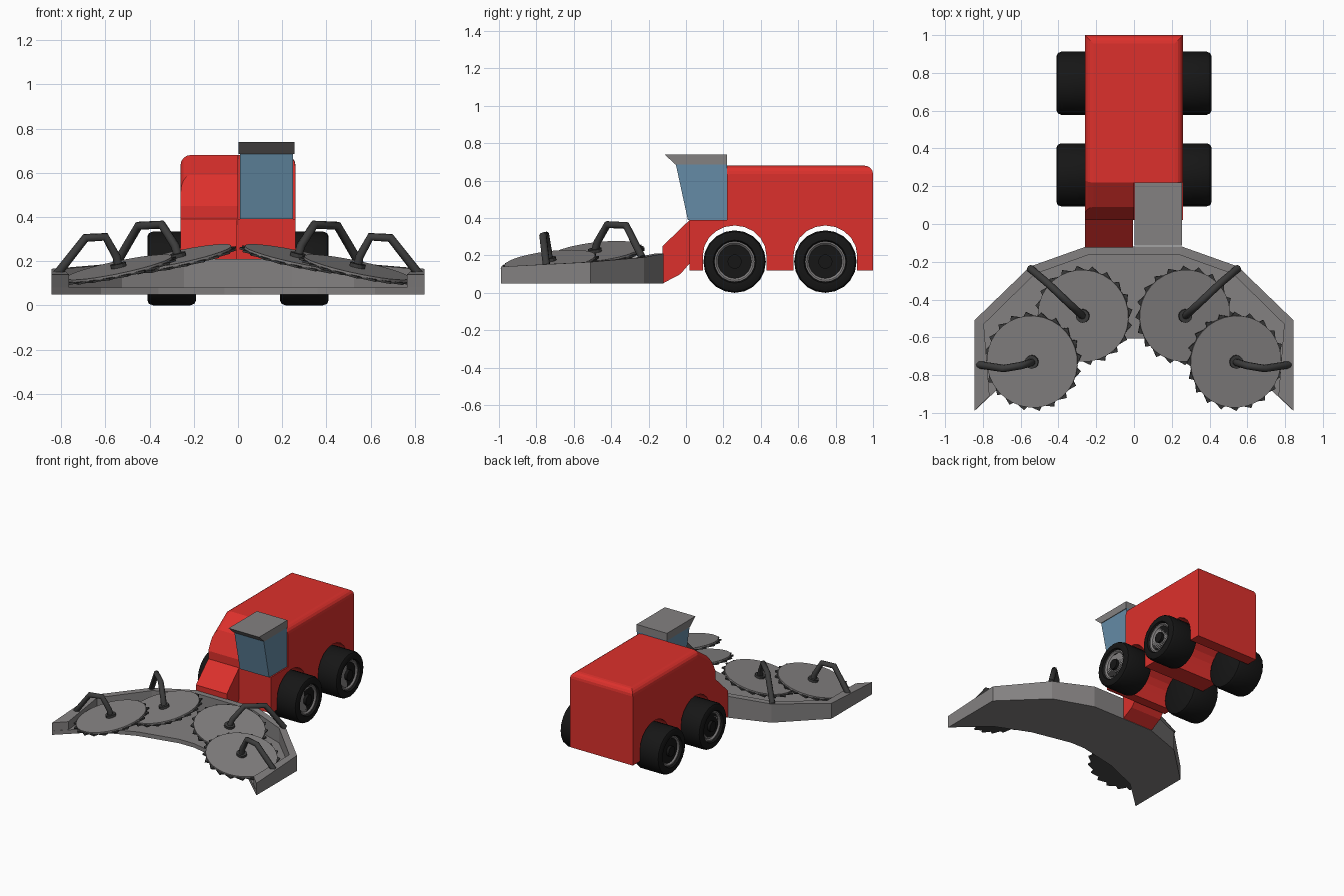
import bpy, bmesh, math
from mathutils import Vector, Matrix

if "Cube" in bpy.data.objects:
    bpy.data.objects.remove(bpy.data.objects["Cube"])


def material(name, rgb):
    m = bpy.data.materials.new(name)
    m.diffuse_color = (*rgb, 1)
    m.use_nodes = True
    m.node_tree.nodes["Principled BSDF"].inputs["Base Color"].default_value = m.diffuse_color
    return m


RED = material("red_paint", (0.72, 0.03, 0.025))
GLASS = material("blue_glass", (0.13, 0.26, 0.38))
BLACK = material("black_rubber", (0.008, 0.008, 0.008))
DARK = material("dark_steel", (0.045, 0.045, 0.045))
GREY = material("grey_steel", (0.23, 0.22, 0.22))


def loft(name, rings, mat=None, matrix=None, bevel=None, width=0.045):
    """Skin a row of equal-length point rings and cap both ends."""
    bm = bmesh.new()
    rows = [[bm.verts.new(p) for p in ring] for ring in rings]
    n = len(rows[0])
    for a, b in zip(rows, rows[1:]):
        for i in range(n):
            j = (i + 1) % n
            bm.faces.new((a[i], a[j], b[j], b[i]))
    bm.faces.new(rows[0][::-1])
    bm.faces.new(rows[-1])
    bmesh.ops.recalc_face_normals(bm, faces=bm.faces)
    if bevel:
        edges = [e for e in bm.edges if bevel(*[v.co for v in e.verts])]
        bmesh.ops.bevel(bm, geom=edges, offset=width, segments=4, profile=0.5, affect='EDGES')
    if matrix:
        bm.transform(matrix)
        bmesh.ops.recalc_face_normals(bm, faces=bm.faces)
    me = bpy.data.meshes.new(name)
    bm.to_mesh(me)
    bm.free()
    ob = bpy.data.objects.new(name, me)
    bpy.context.collection.objects.link(ob)
    if mat:
        me.materials.append(mat)
    return ob


def side_prism(name, yz, x0, x1, mat=None, **kw):
    return loft(name, [[(x, y, z) for y, z in yz] for x in (x0, x1)], mat, **kw)


def plan_prism(name, xy, z0, z1, mat=None, matrix=None):
    return loft(name, [[(x, y, z) for x, y in xy] for z in (z0, z1)], mat, matrix)


def circle(r, n):
    return [(r * math.cos(2 * math.pi * i / n), r * math.sin(2 * math.pi * i / n)) for i in range(n)]


def smooth(ob, angle=35):
    bpy.ops.object.select_all(action='DESELECT')
    ob.select_set(True)
    bpy.context.view_layer.objects.active = ob
    bpy.ops.object.shade_smooth_by_angle(angle=math.radians(angle))


def cut(ob, cutter):
    mod = ob.modifiers.new("cut", 'BOOLEAN')
    mod.operation, mod.solver, mod.object = 'DIFFERENCE', 'EXACT', cutter
    bpy.context.view_layer.objects.active = ob
    bpy.ops.object.modifier_apply(modifier=mod.name)
    bpy.data.objects.remove(cutter)


# Main body with sloped hood and rounded top edges
body = side_prism("body", [(0.02, 0.12), (1.0, 0.12), (1.0, 0.68), (0.22, 0.68), (0.09, 0.59), (0.02, 0.45)],
                  -0.26, 0.26, RED,
                  bevel=lambda a, b: min(a.z, b.z) > 0.58 and (abs(a.x - b.x) < 0.01 or a.y > 0.9))
# Step in the right half for the cab
cut(body, side_prism("cab_cutter", [(-0.1, 0.39), (0.22, 0.39), (0.22, 0.9), (-0.1, 0.9)], 0, 0.4))
# Wheel arches
AXLES = (0.26, 0.745)
for y in AXLES:
    arch = [(y - 0.17, 0.0)]
    arch += [(y - 0.17 * math.cos(math.pi * i / 10), 0.2 + 0.16 * math.sin(math.pi * i / 10)) for i in range(11)]
    arch += [(y + 0.17, 0.0)]
    cut(body, side_prism("arch_cutter", arch, -0.4, 0.4))

# Feeder chute on the left half
side_prism("feeder_chute", [(0.03, 0.395), (0.02, 0.39), (-0.125, 0.25), (-0.125, 0.05), (-0.03, 0.1), (0.03, 0.17)],
           -0.26, -0.005, RED)

# Cab and its roof
side_prism("cab_glass", [(0.01, 0.39), (0.22, 0.39), (0.22, 0.69), (-0.055, 0.69)], 0.008, 0.25, GLASS)
side_prism("cab_roof", [(-0.055, 0.685), (0.22, 0.685), (0.22, 0.74), (-0.115, 0.74)], 0.003, 0.255, GREY)


# Wheels: turned tyre, rim and hub
def turned(name, profile, side, y, n, mat):
    ob = loft(name, [[(side * x, y + c, 0.167 + s) for c, s in circle(r, n)] for x, r in profile], mat)
    smooth(ob)


for side in (-1, 1):
    for y in AXLES:
        turned("tyre", [(0.19, 0.145), (0.197, 0.16), (0.215, 0.167), (0.385, 0.167), (0.403, 0.16),
                        (0.41, 0.145), (0.41, 0.115), (0.385, 0.105)], side, y, 20, BLACK)
        turned("wheel_rim", [(0.36, 0.108), (0.395, 0.108), (0.395, 0.1), (0.385, 0.09)], side, y, 20, GREY)
        turned("wheel_hub", [(0.37, 0.038), (0.405, 0.038)], side, y, 14, BLACK)


# Cutting header: crescent floor with a wall along the back
def mirrored(half):
    return half + [(-p[0], *p[1:]) for p in reversed(half)]


outer = mirrored([(0.845, -0.99, 0.14), (0.845, -0.51, 0.165), (0.55, -0.225, 0.19), (0.255, -0.12, 0.21)])
inner = mirrored([(0.765, -0.91), (0.795, -0.53), (0.525, -0.265), (0.245, -0.165)])
front = mirrored([(0.845, -0.99), (0.62, -0.78), (0.36, -0.67), (0.06, -0.605)])
plan_prism("header_floor", [p[:2] for p in outer] + front[-2:0:-1], 0.05, 0.08, GREY)
loft("header_wall", [[(ox, oy, 0.05), (ox, oy, oz), (ix, iy, oz), (ix, iy, 0.05)]
                     for (ox, oy, oz), (ix, iy) in zip(outer, inner)], GREY)


# Bent support arm as a bevelled curve
def arm(name, points, side):
    cu = bpy.data.curves.new(name, 'CURVE')
    cu.dimensions = '3D'
    cu.bevel_depth, cu.bevel_resolution, cu.use_fill_caps = 0.02, 2, True
    sp = cu.splines.new('POLY')
    sp.points.add(len(points) - 1)
    for p, (x, y, z) in zip(sp.points, points):
        p.co = (side * x, y, z, 1)
    cu.materials.append(DARK)
    bpy.context.collection.objects.link(bpy.data.objects.new(name, cu))


# Tilted saw discs, each with toothed blade, hub and arm
TEETH = 20
saw = []
for i in range(TEETH):
    for f, r in ((0, 0.238), (0.75, 0.265)):
        a = 2 * math.pi * (i + f) / TEETH
        saw.append((r * math.cos(a), r * math.sin(a)))
DISCS = [
    ("inner", (0.268, -0.485, 0.212),
     [(0.268, -0.49, 0.21), (0.285, -0.475, 0.27), (0.345, -0.42, 0.365), (0.45, -0.32, 0.36), (0.55, -0.235, 0.19)]),
    ("outer", (0.538, -0.728, 0.165),
     [(0.538, -0.73, 0.165), (0.55, -0.735, 0.22), (0.6, -0.75, 0.31), (0.69, -0.765, 0.305), (0.82, -0.745, 0.14)]),
]
for side in (-1, 1):
    for label, (x, y, z), path in DISCS:
        tilt = Vector((0.21 * side, -0.12, 1)).to_track_quat('Z', 'Y').to_matrix().to_4x4()
        place = Matrix.Translation((side * x, y, z)) @ tilt
        plan_prism(label + "_disc", circle(0.245, 32), -0.004, 0.008, GREY, place)
        plan_prism(label + "_saw_teeth", saw, -0.012, -0.002, DARK, place)
        plan_prism(label + "_disc_hub", circle(0.036, 12), 0.0, 0.025, DARK, place)
        arm(label + "_disc_arm", path, side)
